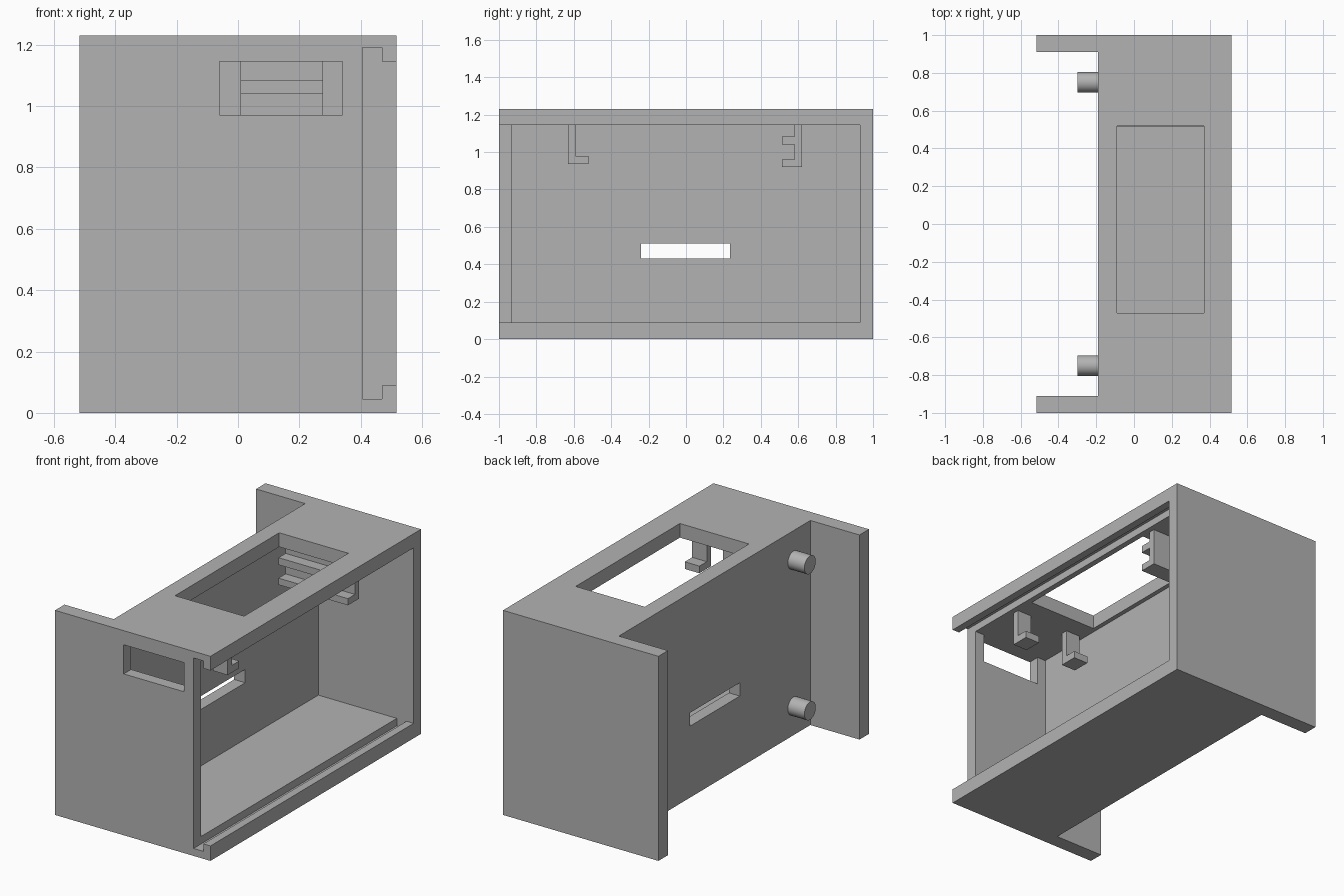
import bpy
import bmesh
import math

if "Cube" in bpy.data.objects:
    bpy.data.objects.remove(bpy.data.objects["Cube"], do_unlink=True)

grey = bpy.data.materials.new("plain grey")
grey.use_nodes = True
grey.diffuse_color = (0.45, 0.45, 0.45, 1)
grey.node_tree.nodes["Principled BSDF"].inputs["Base Color"].default_value = (0.45, 0.45, 0.45, 1)


def finish(name, bm):
    bmesh.ops.recalc_face_normals(bm, faces=bm.faces[:])
    mesh = bpy.data.meshes.new(name)
    bm.to_mesh(mesh)
    bm.free()
    mesh.materials.append(grey)
    obj = bpy.data.objects.new(name, mesh)
    bpy.context.collection.objects.link(obj)
    return obj


def prism(name, axis, profile, start, end):
    """Extrude a profile along x (points are y, z) or along y (points are x, z)."""
    bm = bmesh.new()
    place = (lambda p: (start, p[0], p[1])) if axis == "x" else (lambda p: (p[0], start, p[1]))
    face = bm.faces.new([bm.verts.new(place(p)) for p in profile])
    side = bmesh.ops.extrude_face_region(bm, geom=[face])["geom"]
    step = (end - start, 0, 0) if axis == "x" else (0, end - start, 0)
    bmesh.ops.translate(bm, vec=step, verts=[v for v in side if isinstance(v, bmesh.types.BMVert)])
    return finish(name, bm)


def box(name, x, y, z):
    return prism(name, "y", [(x[0], z[0]), (x[1], z[0]), (x[1], z[1]), (x[0], z[1])], *y)


def cut(body, cutter):
    mod = body.modifiers.new(cutter.name, "BOOLEAN")
    mod.operation = "DIFFERENCE"
    mod.solver = "EXACT"
    mod.object = cutter
    bpy.ops.object.select_all(action="DESELECT")
    bpy.context.view_layer.objects.active = body
    body.select_set(True)
    bpy.ops.object.modifier_apply(modifier=mod.name)
    bpy.data.objects.remove(cutter, do_unlink=True)


# Housing: a solid block, hollowed out from both sides
housing = box("housing", (-0.517, 0.517), (-1, 1), (0, 1.23))
cut(housing, box("rear_recess", (-0.7, -0.19), (-0.91, 0.91), (-0.1, 1.4)))
cut(housing, box("interior", (-0.117, 0.44), (-0.93, 0.93), (0.09, 1.145)))

# Sliding lid channel, open at the front wall
lid_profile = [(0.405, 0.045), (0.47, 0.045), (0.47, 0.09), (0.6, 0.09),
               (0.6, 1.145), (0.47, 1.145), (0.47, 1.19), (0.405, 1.19)]
cut(housing, prism("lid_channel", "y", lid_profile, -1.1, 0.93))

# Openings in the roof, front wall and rear panel
cut(housing, box("roof_opening", (-0.09, 0.37), (-0.47, 0.52), (1.1, 1.4)))
cut(housing, box("front_window", (-0.06, 0.34), (-1.1, -0.9), (0.97, 1.145)))
cut(housing, box("rear_slot", (-0.3, -0.05), (-0.24, 0.235), (0.43, 0.51)))

# Two hook brackets under the roof near the front
hook = [(-0.63, 1.15), (-0.63, 0.937), (-0.52, 0.937), (-0.52, 0.98), (-0.59, 0.98), (-0.59, 1.15)]
for name, x in (("inner_hook", -0.087), ("outer_hook", 0.275)):
    prism(name, "x", hook, x, x + 0.097)

# Long slotted rail under the roof near the back
rail = [(0.62, 1.15), (0.62, 0.92), (0.513, 0.92), (0.513, 0.96), (0.58, 0.96),
        (0.58, 1.04), (0.513, 1.04), (0.513, 1.083), (0.58, 1.083), (0.58, 1.15)]
prism("slotted_rail", "x", rail, -0.09, 0.372)

# Four round pegs on the rear panel
for side, y in (("front", -0.75), ("back", 0.75)):
    for level, z in (("lower", 0.176), ("upper", 1.054)):
        bpy.ops.mesh.primitive_cylinder_add(vertices=48, radius=0.054, depth=0.12,
                                            location=(-0.24, y, z), rotation=(0, math.pi / 2, 0))
        peg = bpy.context.object
        peg.name = f"{level}_{side}_peg"
        peg.data.materials.append(grey)
        bpy.ops.object.shade_smooth_by_angle(angle=math.radians(35))
